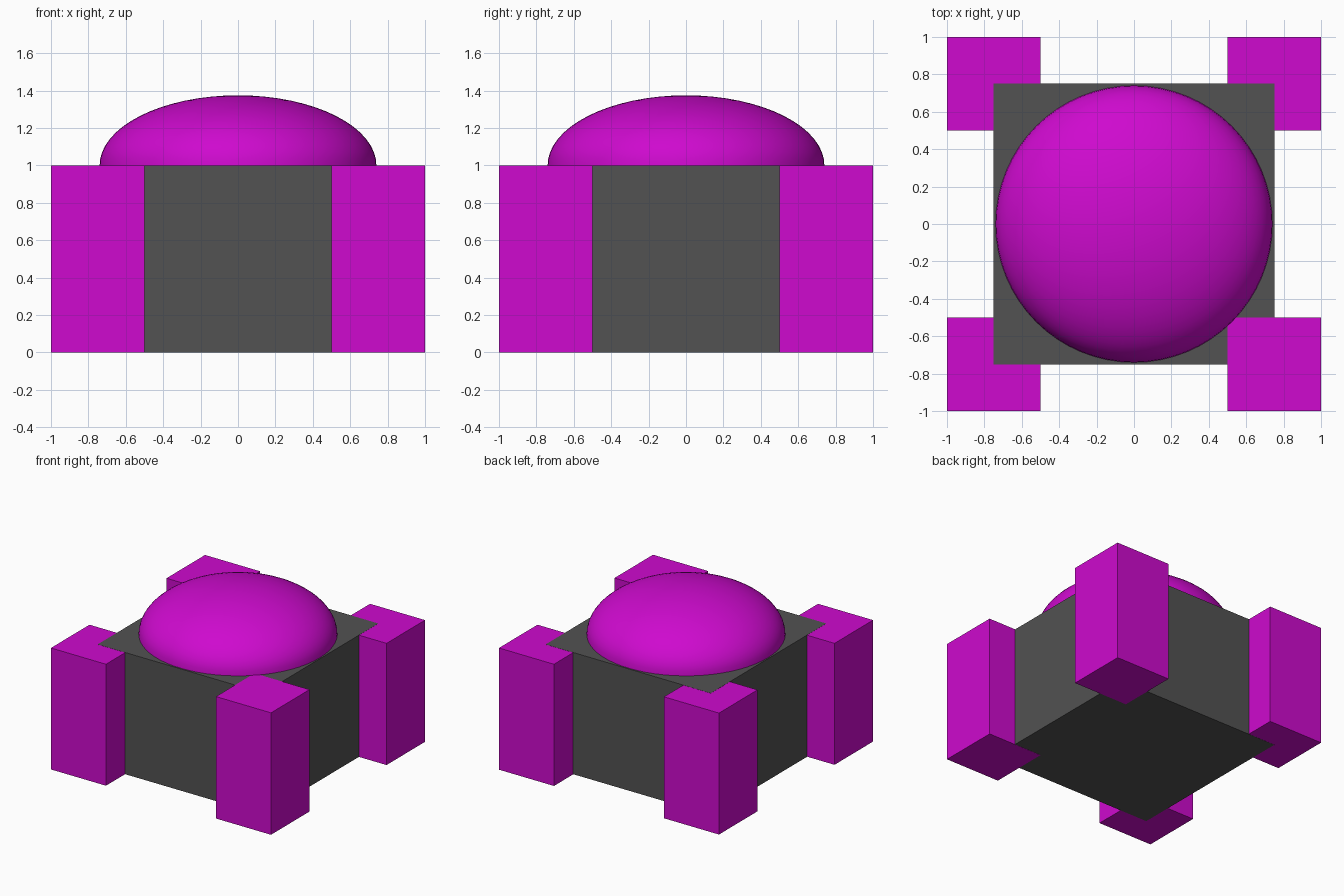
import bpy, bmesh

if "Cube" in bpy.data.objects:
    bpy.data.objects.remove(bpy.data.objects["Cube"])


def material(name, color):
    m = bpy.data.materials.new(name)
    m.diffuse_color = (*color, 1)
    m.use_nodes = True
    m.node_tree.nodes["Principled BSDF"].inputs["Base Color"].default_value = m.diffuse_color
    return m


magenta = material("magenta", (0.62, 0.003, 0.62))
grey = material("dark_grey", (0.085, 0.085, 0.085))


def box(name, x, y, width, bottom, top, mat):
    bpy.ops.mesh.primitive_cube_add(size=1, location=(x, y, (bottom + top) / 2))
    o = bpy.context.object
    o.name = name
    o.scale = (width, width, top - bottom)
    bpy.ops.object.transform_apply(location=False, rotation=False, scale=True)
    o.data.materials.append(mat)
    return o


# Central block
box("central_block", 0, 0, 1.5, 0, 1, grey)

# Corner posts: a hair of height decides which part owns the overlapping faces
E = 0.001
for sx, side in ((-1, "left"), (1, "right")):
    for sy, end in ((-1, "front"), (1, "back")):
        top = 1 + E if (sx, sy) == (1, -1) else 1 - E
        bottom = -E if sx > 0 else E
        box(f"{end}_{side}_post", 0.75 * sx, 0.75 * sy, 0.5, bottom, top, magenta)

# Flattened dome: upper half of a squashed sphere
bpy.ops.mesh.primitive_uv_sphere_add(segments=64, ring_count=32, radius=1)
dome = bpy.context.object
dome.name = "dome"
bm = bmesh.new()
bm.from_mesh(dome.data)
bmesh.ops.delete(bm, geom=[v for v in bm.verts if v.co.z < -0.01], context='VERTS')
bmesh.ops.scale(bm, vec=(0.74, 0.74, 0.375), verts=bm.verts)
bm.to_mesh(dome.data)
bm.free()
dome.location.z = 1
dome.data.materials.append(magenta)
bpy.ops.object.shade_smooth_by_angle()
